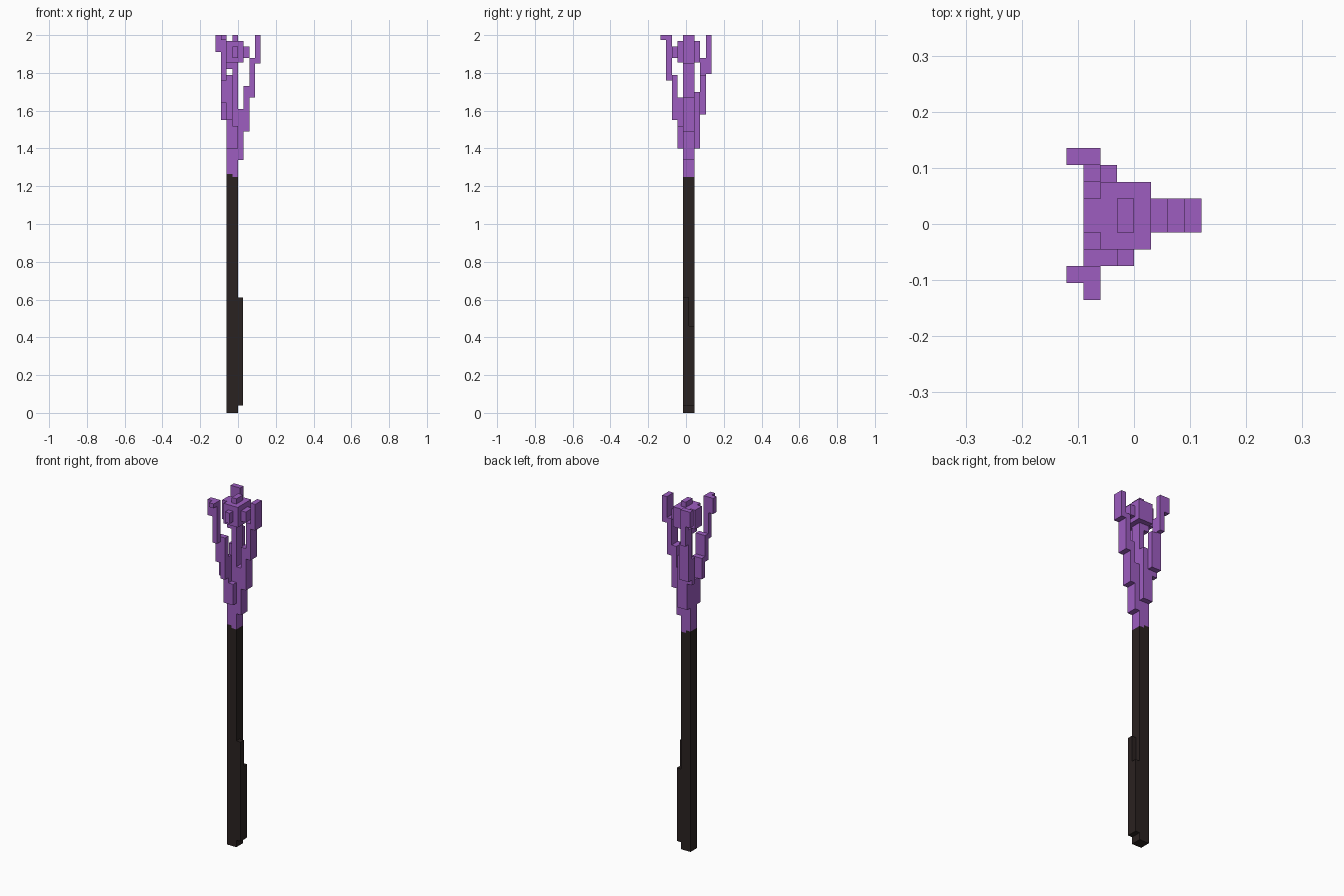
import bpy, bmesh
from mathutils import Matrix, Vector

cube = bpy.data.objects.get("Cube")
if cube:
    bpy.data.objects.remove(cube, do_unlink=True)

U = 0.03  # width of one block


def material(name, rgb):
    m = bpy.data.materials.new(name)
    m.use_nodes = True
    m.diffuse_color = (*rgb, 1)
    m.node_tree.nodes["Principled BSDF"].inputs["Base Color"].default_value = (*rgb, 1)
    return m


dark_wood = material("dark_wood", (0.023, 0.016, 0.015))
purple = material("purple_crystal", (0.34, 0.11, 0.53))


def part(name, mat, boxes):
    """Boxes: x from/to and y from/to in blocks, z from/to in units."""
    bm = bmesh.new()
    for x0, x1, y0, y1, z0, z1 in boxes:
        lo = Vector((x0 * U, (y0 + 0.5) * U, z0))
        hi = Vector((x1 * U, (y1 + 0.5) * U, z1))
        bmesh.ops.create_cube(bm, size=1, matrix=Matrix.Translation((lo + hi) / 2)
                              @ Matrix.Diagonal((*(hi - lo), 1)))
    mesh = bpy.data.meshes.new(name)
    bm.to_mesh(mesh)
    bm.free()
    mesh.materials.append(mat)
    bpy.context.collection.objects.link(bpy.data.objects.new(name, mesh))


# Handle, with a stepped joint at the top
part("shaft", dark_wood, [(-2, -1, -1, 1, 0, 1.265), (-1, 0, -1, 1, 0, 1.25)])
part("grip_ridge", dark_wood, [(0, 0.9, -1, 1, 0.04, 0.46),
                               (0, 0.9, -1, 0, 0.46, 0.61)])

# Crystal neck and thin core that carries the head
part("neck", purple, [(-2, -1, -1, 1, 1.265, 1.55), (-1, 0, -1, 1, 1.25, 1.55)])
part("core", purple, [(-1, 0, -1, 1, 1.55, 1.86)])

# Three stepped prongs
part("left_prong", purple, [(0, 1, -1, 1, 1.34, 1.61), (1, 2, -1, 1, 1.49, 1.73),
                            (2, 3, -1, 1, 1.67, 1.88), (3, 4, -1, 1, 1.85, 2)])
part("front_prong", purple, [
    (-2, -1, -2, -1, 1.4, 1.67), (-1, 0, -2, -1, 1.4, 1.52),
    (-3, -2, -2, -1, 1.55, 1.67),
    (-2, -1, -3, -2, 1.55, 1.79), (-3, -2, -3, -2, 1.64, 1.79),
    (-3, -2, -4, -3, 1.76, 2), (-4, -3, -4, -3, 1.91, 2),
    (-3, -2, -5, -4, 1.975, 2)])
part("back_prong", purple, [
    (-2, 0, 1, 2, 1.4, 1.7), (-3, -2, 1, 2, 1.55, 1.7),
    (-2, -1, 2, 3, 1.58, 1.79), (-3, -2, 2, 3, 1.58, 1.88),
    (-3, -2, 3, 4, 1.795, 2), (-4, -3, 3, 4, 1.91, 2)])

# Head block with a knob on each exposed side
part("head", purple, [(-2, 1, -2, 2, 1.855, 1.97)])
part("head_knobs", purple, [
    (-1, 0, -1, 1, 1.97, 2), (1, 2, -1, 1, 1.88, 1.94),
    (-1, 0, -3, -2, 1.88, 1.94), (-3, -2, -1, 1, 1.86, 1.97),
    (-2, -1, -1, 1, 1.82, 1.855)])
